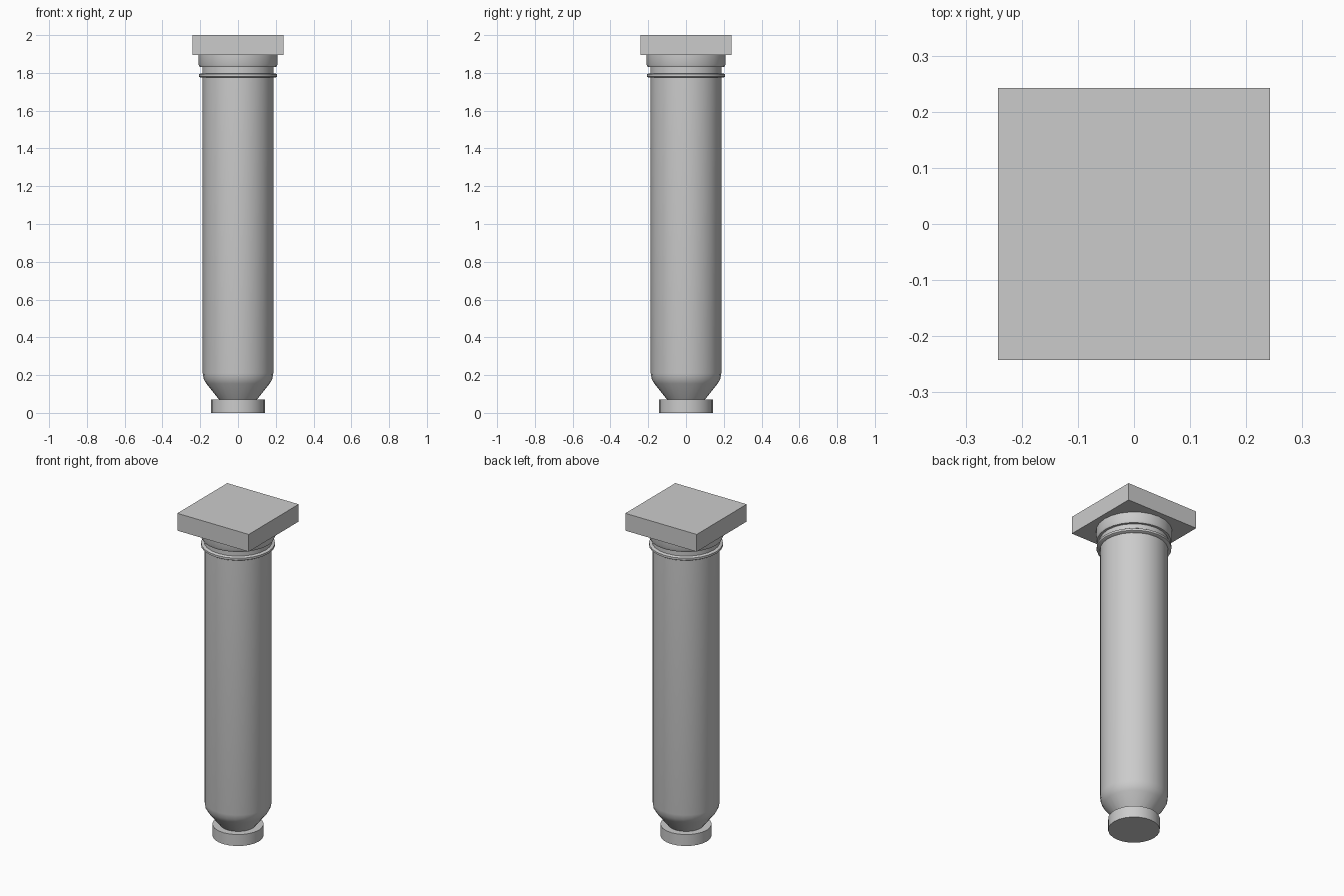
import bpy, bmesh, math

if "Cube" in bpy.data.objects:
    bpy.data.objects.remove(bpy.data.objects["Cube"])

SIDES = 24


def lathe(name, profile):
    """Revolve (radius, height) points around z and cap both ends."""
    bm = bmesh.new()
    rings = []
    for r, z in profile:
        rings.append([bm.verts.new((r * math.cos(2 * math.pi * i / SIDES),
                                    r * math.sin(2 * math.pi * i / SIDES), z))
                      for i in range(SIDES)])
    for low, high in zip(rings, rings[1:]):
        for i in range(SIDES):
            j = (i + 1) % SIDES
            bm.faces.new((low[i], low[j], high[j], high[i]))
    bm.faces.new(rings[0][::-1])
    bm.faces.new(rings[-1])
    mesh = bpy.data.meshes.new(name)
    bm.to_mesh(mesh)
    bm.free()
    obj = bpy.data.objects.new(name, mesh)
    bpy.context.collection.objects.link(obj)
    bpy.ops.object.select_all(action='DESELECT')
    obj.select_set(True)
    bpy.context.view_layer.objects.active = obj
    bpy.ops.object.shade_smooth_by_angle(angle=math.radians(35))
    return obj


# Round foot
lathe("foot", [(0.142, 0.0), (0.142, 0.07)])

# Shaft with tapered lower end
lathe("shaft", [(0.1, 0.07), (0.168, 0.155), (0.182, 0.18),
                (0.187, 0.21), (0.187, 1.775)])

# Thin ring, recessed neck and collar under the slab
lathe("neck_ring", [(0.198, 1.775), (0.206, 1.78), (0.206, 1.793), (0.198, 1.798)])
lathe("neck", [(0.189, 1.798), (0.189, 1.83)])
lathe("collar", [(0.203, 1.83), (0.209, 1.845), (0.209, 1.894)])

# Square top slab
bpy.ops.mesh.primitive_cube_add(size=1, location=(0, 0, 1.947))
slab = bpy.context.object
slab.name = "top_slab"
slab.scale = (0.484, 0.484, 0.106)
